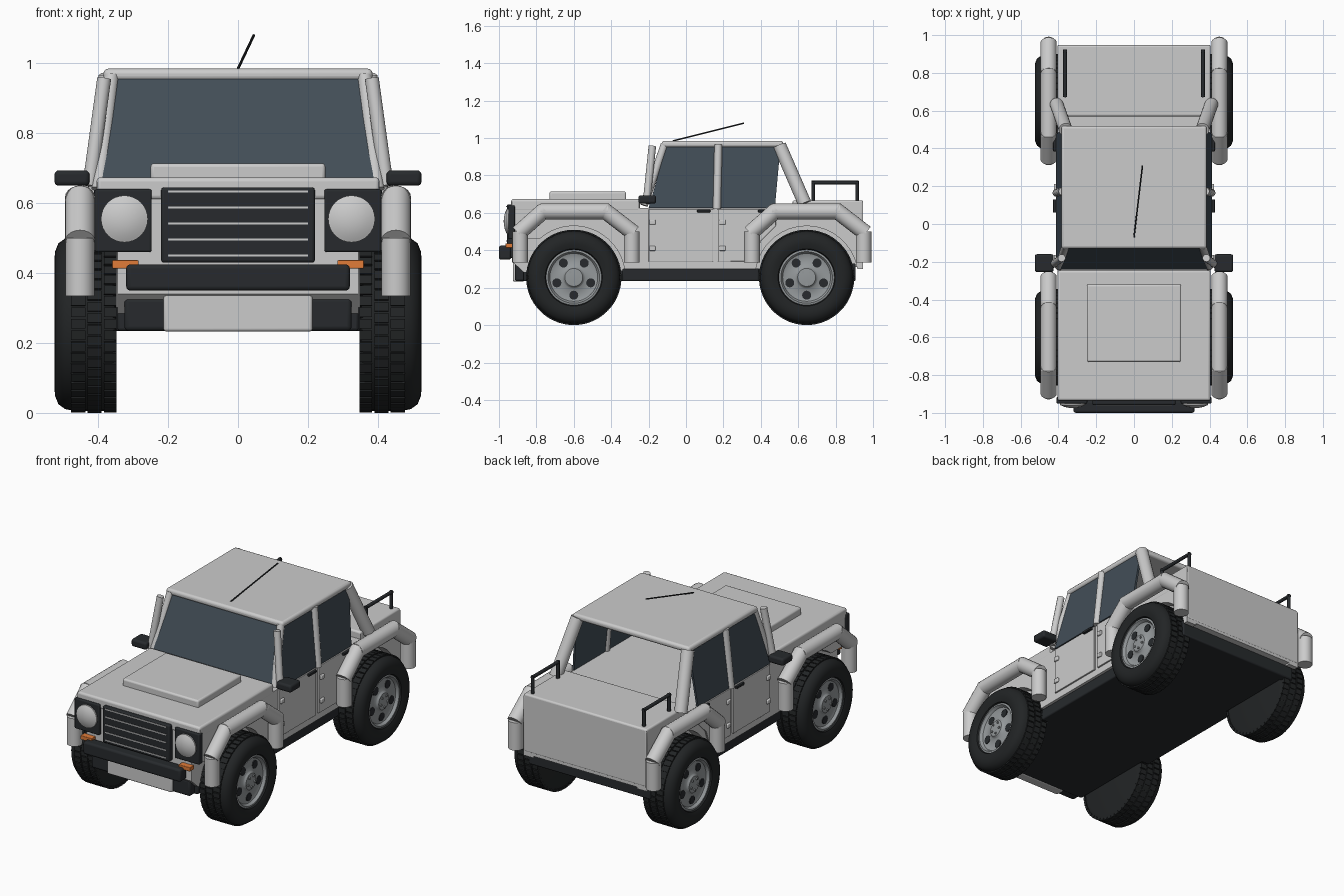
import bpy, bmesh
from math import sin, cos, pi, radians
from mathutils import Vector, Matrix

if "Cube" in bpy.data.objects:
    bpy.data.objects.remove(bpy.data.objects["Cube"])


def mat(name, rgb):
    m = bpy.data.materials.new(name)
    m.diffuse_color = (*rgb, 1)
    m.use_nodes = True
    m.node_tree.nodes["Principled BSDF"].inputs["Base Color"].default_value = m.diffuse_color
    return m


BLACK = mat("black_plastic", (0.02, 0.023, 0.026))
RUBBER = mat("rubber", (0.016, 0.018, 0.019))
GLASS = mat("tinted_glass", (0.055, 0.075, 0.095))
ORANGE = mat("orange_lens", (0.75, 0.2, 0.04))
METAL = mat("rim_metal", (0.3, 0.32, 0.33))


def finish(name, bm, m=None, bevel=0):
    bmesh.ops.recalc_face_normals(bm, faces=bm.faces)
    me = bpy.data.meshes.new(name)
    bm.to_mesh(me)
    bm.free()
    ob = bpy.data.objects.new(name, me)
    bpy.context.collection.objects.link(ob)
    if m:
        me.materials.append(m)
    if bevel:
        b = ob.modifiers.new("bevel", "BEVEL")
        b.width, b.segments = bevel, 3
    return ob


def add_box(bm, lo, hi, rot=None):
    lo, hi = Vector(lo), Vector(hi)
    mx = Matrix.Translation((lo + hi) / 2) @ Matrix.Diagonal((*(hi - lo), 1))
    bmesh.ops.create_cube(bm, size=1, matrix=rot @ mx if rot else mx)


def box(name, lo, hi, m=None, bevel=0.008):
    bm = bmesh.new()
    add_box(bm, lo, hi)
    return finish(name, bm, m, bevel)


def extrude(name, pts, vec, m=None, bevel=0):
    bm = bmesh.new()
    f = bm.faces.new([bm.verts.new(p) for p in pts])
    r = bmesh.ops.extrude_face_region(bm, geom=[f])
    bmesh.ops.translate(bm, vec=vec, verts=[v for v in r["geom"] if isinstance(v, bmesh.types.BMVert)])
    return finish(name, bm, m, bevel)


def rods(name, pts, r, m=None, over=0.0, seg=20):
    """One straight cylinder per path segment."""
    bm = bmesh.new()
    for a, b in zip(pts, pts[1:]):
        a, b = Vector(a), Vector(b)
        d = b - a
        mx = Matrix.Translation((a + b) / 2) @ d.to_track_quat("Z", "Y").to_matrix().to_4x4()
        bmesh.ops.create_cone(bm, cap_ends=True, segments=seg, radius1=r, radius2=r,
                              depth=d.length + 2 * over, matrix=mx)
    return finish(name, bm, m)


def lathe(name, prof, centre, axis, m=None, seg=48):
    bm = bmesh.new()
    a = Vector(axis)
    side = Vector((0, 0, 1))
    vs = [bm.verts.new(a * x + side * r) for x, r in prof]
    es = [bm.edges.new(p) for p in zip(vs, vs[1:])]
    bmesh.ops.spin(bm, geom=vs + es, cent=(0, 0, 0), axis=a, angle=2 * pi, steps=seg)
    bmesh.ops.remove_doubles(bm, verts=bm.verts, dist=1e-5)
    bmesh.ops.translate(bm, vec=centre, verts=bm.verts)
    return finish(name, bm, m)


def span(s, a, b):
    return (min(s * a, s * b), max(s * a, s * b))


def sbox(name, s, x0, x1, y, z, m=None, bevel=0.005):
    xa, xb = span(s, x0, x1)
    return box(name, (xa, y[0], z[0]), (xb, y[1], z[1]), m, bevel)


WHEELS = {"front": -0.60, "rear": 0.645}
AX, R = 0.255, 0.275


def arch(y, a0, a1, n=16):
    return [(y + R * cos(radians(a0 + (a1 - a0) * i / n)),
             AX + R * sin(radians(a0 + (a1 - a0) * i / n))) for i in range(n + 1)]


# body core, hood, deck and chassis
top = [(0.945, 0.655), (0.57, 0.655), (0.57, 0.625), (-0.25, 0.625), (-0.25, 0.66), (-0.93, 0.66)]
core = [(-0.93, 0.34), (-0.87, 0.285), (0.945, 0.31)] + top
extrude("body_core", [(-0.345, y, z) for y, z in core], (0.69, 0, 0))
box("hood", (-0.405, -0.935, 0.61), (0.405, -0.245, 0.674), bevel=0.012)
box("hood_scoop", (-0.25, -0.73, 0.66), (0.25, -0.32, 0.714), bevel=0.01)
box("rear_deck", (-0.405, 0.57, 0.56), (0.405, 0.947, 0.667), bevel=0.01)
box("rear_panel", (-0.404, 0.915, 0.325), (0.404, 0.947, 0.65))
box("chassis", (-0.345, -0.87, 0.235), (0.345, 0.9, 0.31), BLACK)
box("sills", (-0.39, -0.34, 0.235), (0.39, 0.39, 0.302), BLACK)
box("rear_bumper", (-0.4, 0.86, 0.235), (0.4, 0.907, 0.33), BLACK)

# front end
box("grille", (-0.22, -0.958, 0.43), (0.22, -0.92, 0.645), BLACK)
for i in range(5):
    z = 0.45 + i * 0.0458
    box("grille_slat", (-0.2, -0.962, z - 0.003), (0.2, -0.955, z + 0.003), bevel=0)
box("front_bumper", (-0.32, -1.0, 0.35), (0.32, -0.935, 0.425), BLACK, 0.012)
box("bumper_mounts", (-0.2, -0.95, 0.36), (0.2, -0.92, 0.42), BLACK)
box("lower_bumper", (-0.325, -0.915, 0.235), (0.325, -0.86, 0.33), BLACK, 0.012)
box("skid_plate", (-0.213, -0.925, 0.233), (0.213, -0.865, 0.355))

# cab roof, windscreen and antenna
box("roof", (-0.385, -0.13, 0.95), (0.385, 0.52, 0.985), bevel=0.014)
extrude("windscreen", [(-0.39, -0.242, 0.655), (0.39, -0.242, 0.655), (0.35, -0.125, 0.957), (-0.35, -0.125, 0.957)],
        (0, 0.012, 0.0), GLASS)
rods("antenna", [(0, -0.07, 0.985), (0.045, 0.31, 1.08)], 0.004, BLACK, seg=8)


def gx(z):
    return 0.412 - (z - 0.63) * 0.11


for s, side in ((1, "right"), (-1, "left")):
    # side panels with wheel arches
    panel = [(-0.93, 0.46)] + arch(-0.6, 131.8, 9.4) + arch(0.645, 170.6, 9.4) + [(0.945, 0.3)] + top
    extrude(side + "_side_panel", [(s * 0.34, y, z) for y, z in panel], (s * 0.064, 0, 0))
    # doors with hinges and handles
    d1 = [(-0.2, 0.34), (0.145, 0.34), (0.145, 0.62), (-0.2, 0.62)]
    d2 = [(0.17, 0.34), (0.36, 0.34), (0.4, 0.45), (0.48, 0.53), (0.48, 0.62), (0.17, 0.62)]
    for nm, d, hy, ky in (("front", d1, -0.18, 0.095), ("rear", d2, 0.195, 0.42)):
        extrude(f"{side}_{nm}_door", [(s * 0.4, y, z) for y, z in d], (s * 0.013, 0, 0), None, 0.003)
        for z in (0.41, 0.55):
            sbox("door_hinge", s, 0.405, 0.424, (hy - 0.017, hy + 0.017), (z - 0.013, z + 0.013))
        sbox("door_handle", s, 0.405, 0.428, (ky - 0.035, ky + 0.035), (0.603, 0.617), BLACK, 0.003)
    # side windows
    w1 = [(-0.2, 0.625), (0.15, 0.625), (0.155, 0.958), (-0.105, 0.958)]
    w2 = [(0.185, 0.625), (0.475, 0.625), (0.505, 0.958), (0.19, 0.958)]
    for nm, w in (("front", w1), ("rear", w2)):
        extrude(f"{side}_{nm}_window", [(s * gx(z), y, z) for y, z in w], (-s * 0.012, 0, 0), GLASS)
    # pillars and roll bar
    rods(side + "_front_pillar", [(s * 0.398, -0.225, 0.64), (s * 0.362, -0.115, 0.965)], 0.021)
    rods(side + "_front_post", [(s * 0.425, -0.212, 0.65), (s * 0.383, -0.18, 0.957)], 0.02)
    rods(side + "_middle_pillar", [(s * 0.41, 0.165, 0.62), (s * 0.378, 0.173, 0.965)], 0.021)
    rods(side + "_roll_bar", [(s * 0.41, 0.635, 0.65), (s * 0.362, 0.5, 0.96)], 0.036)
    # mirror and deck rail
    sbox(side + "_mirror", s, 0.425, 0.525, (-0.255, -0.16), (0.65, 0.694), BLACK, 0.012)
    sbox("mirror_arm", s, 0.39, 0.44, (-0.22, -0.195), (0.66, 0.68), BLACK)
    x = s * 0.365
    rods(side + "_deck_rail", [(x, 0.68, 0.66), (x, 0.68, 0.762), (x, 0.915, 0.762), (x, 0.915, 0.66)],
         0.01, BLACK, 0.008, 12)
    # headlight and indicator
    sbox(side + "_light_panel", s, 0.247, 0.41, (-0.95, -0.915), (0.46, 0.64), BLACK, 0.006)
    lathe(side + "_headlight", [(0, 0.067), (0.01, 0.067), (0.013, 0.06), (0.02, 0.045), (0.025, 0.022), (0.027, 0)],
          (s * 0.325, -0.948, 0.555), (0, -1, 0), None, 32)
    sbox(side + "_indicator", s, 0.285, 0.36, (-0.965, -0.925), (0.413, 0.437), ORANGE, 0.003)

    for end, wy in WHEELS.items():
        # fender flare from straight tubes
        dy = 0 if end == "front" else 1.24
        path = [(-0.887, 0.335), (-0.887, 0.5), (-0.765, 0.608), (-0.43, 0.608), (-0.29, 0.5), (-0.29, 0.335)]
        P = [(s * 0.452, y + dy, z) for y, z in path]
        rods(f"{side}_{end}_flare_ends", P[:2], 0.042)
        rods(f"{side}_{end}_flare_back", P[4:], 0.042)
        rods(f"{side}_{end}_flare_top", P[1:5], 0.043, None, 0.014)
        # tyre with tread blocks
        c = (0, wy, AX)
        lathe(f"{side}_{end}_tyre",
              [(0.347, 0), (0.347, 0.22), (0.352, 0.243), (0.362, 0.249), (0.47, 0.249), (0.495, 0.244),
               (0.514, 0.23), (0.524, 0.205), (0.525, 0.18), (0.516, 0.153), (0.49, 0.143)], c, (s, 0, 0), RUBBER)
        bm = bmesh.new()
        for i in range(48):
            for k, (xa, xb) in enumerate(((0.347, 0.383), (0.39, 0.43), (0.437, 0.478))):
                rot = Matrix.Translation(c) @ Matrix.Rotation(2 * pi * (i + 0.5 * (k % 2)) / 48, 4, "X")
                a, b = span(s, xa, xb)
                add_box(bm, (a, -0.0135, 0.24), (b, 0.0135, 0.2545), rot)
        finish(f"{side}_{end}_tread", bm, RUBBER)
        # rim, dark holes and wheel nuts
        lathe(f"{side}_{end}_rim",
              [(0.48, 0.15), (0.508, 0.148), (0.51, 0.138), (0.494, 0.128), (0.488, 0.11), (0.494, 0.06),
               (0.498, 0.055), (0.506, 0.048), (0.508, 0.02), (0.508, 0)], c, (s, 0, 0), METAL)
        for i in range(5):
            a = -pi / 2 + i * 2 * pi / 5
            y, z = cos(a), sin(a)
            rods("rim_hole", [(s * 0.48, wy + y * 0.095, AX + z * 0.095),
                              (s * 0.494, wy + y * 0.095, AX + z * 0.095)], 0.024, BLACK)
            rods("wheel_nut", [(s * 0.5, wy + y * 0.033, AX + z * 0.033),
                               (s * 0.514, wy + y * 0.033, AX + z * 0.033)], 0.007, METAL, 0, 6)

# smooth shading with sharp edges kept
for ob in bpy.data.objects:
    ob.select_set(True)
    bpy.context.view_layer.objects.active = ob
bpy.ops.object.shade_smooth_by_angle(angle=radians(35))
